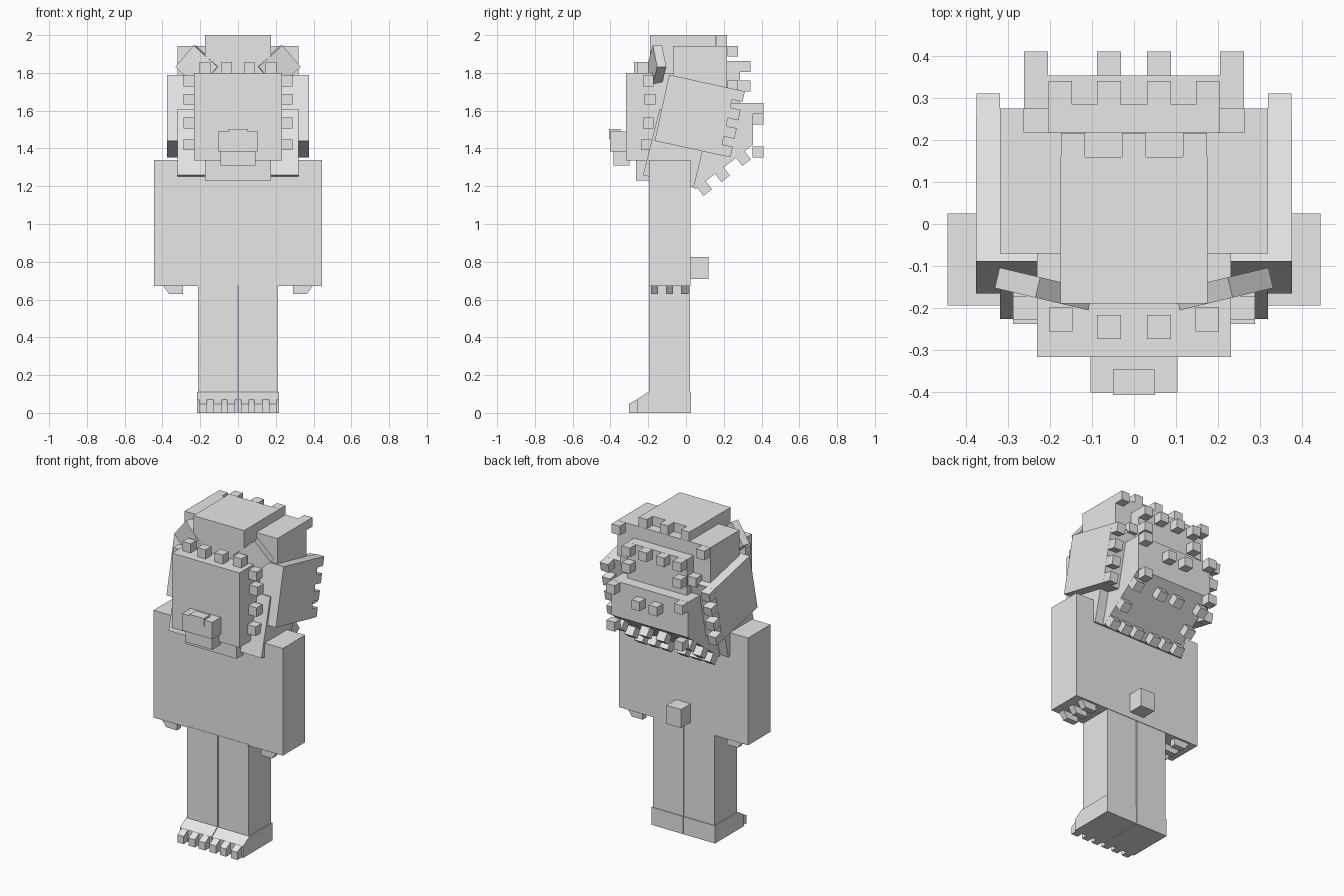
import bpy, bmesh, math
from mathutils import Matrix, Vector

if "Cube" in bpy.data.objects:
    bpy.data.objects.remove(bpy.data.objects["Cube"])

fur = bpy.data.materials.new("plain_grey")
fur.diffuse_color = (0.8, 0.8, 0.8, 1)
fur.use_nodes = True
fur.node_tree.nodes["Principled BSDF"].inputs["Base Color"].default_value = fur.diffuse_color


def finish(name, bm):
    bmesh.ops.recalc_face_normals(bm, faces=bm.faces)
    me = bpy.data.meshes.new(name)
    bm.to_mesh(me)
    bm.free()
    me.materials.append(fur)
    ob = bpy.data.objects.new(name, me)
    bpy.context.collection.objects.link(ob)
    return ob


def add_box(bm, center, size, frame=Matrix()):
    m = frame @ Matrix.Translation(center) @ Matrix.Diagonal((*size, 1))
    bmesh.ops.create_cube(bm, size=1, matrix=m)


def box(name, x, y, z):
    """Box from x, y and z ranges."""
    bm = bmesh.new()
    c = [(r[0] + r[1]) / 2 for r in (x, y, z)]
    add_box(bm, c, [r[1] - r[0] for r in (x, y, z)])
    return finish(name, bm)


def turned_box(name, size, frame):
    bm = bmesh.new()
    add_box(bm, (0, 0, 0), size, frame)
    return finish(name, bm)


def prism(bm, profile, axis, lo, hi):
    """Extrude a 2D profile along x ('x': y,z points) or y ('y': x,z points)."""
    def p(a, b, t):
        return (t, a, b) if axis == 'x' else (a, t, b)
    v0 = [bm.verts.new(p(a, b, lo)) for a, b in profile]
    v1 = [bm.verts.new(p(a, b, hi)) for a, b in profile]
    bm.faces.new(v0)
    bm.faces.new(v1)
    n = len(profile)
    for i in range(n):
        bm.faces.new((v0[i], v0[(i + 1) % n], v1[(i + 1) % n], v1[i]))


T = 0.057  # tuft size


def tufts(name, centers, frame=Matrix(), mirror=True):
    bm = bmesh.new()
    for c in centers:
        for s in ((1, -1) if mirror and c[0] else (1,)):
            add_box(bm, (c[0] * s, c[1], c[2]), (T, T, T), frame)
    return finish(name, bm)


def tilt(y, z, deg):
    return Matrix.Translation((0, y, z)) @ Matrix.Rotation(math.radians(deg), 4, 'X')


# Torso with arms, tail
box("torso_and_arms", (-.445, .445), (-.195, .025), (.672, 1.34))
box("tail", (-.05, .05), (.02, .12), (.71, .825))

# Legs, feet and claws
for s, side in ((1, "right"), (-1, "left")):
    box(side + "_leg", sorted((.002 * s, .212 * s)), (-.197, .022), (.1, .68))
    bm = bmesh.new()
    prism(bm, [(-.26, 0), (.026, 0), (.026, .11), (-.2, .11), (-.26, .072)], 'x', .002 * s, .218 * s)
    finish(side + "_foot", bm)
    bm = bmesh.new()
    for c in (.037, .108, .185):
        prism(bm, [(-.302, 0), (-.255, 0), (-.255, .074), (-.302, .048)], 'x', (c - .022) * s, (c + .022) * s)
    finish(side + "_foot_claws", bm)
    bm = bmesh.new()
    for y in (-.167, -.087, -.007):
        prism(bm, [(.29 * s, .68), (.395 * s, .68), (.395 * s, .672), (.365 * s, .63), (.29 * s, .63)],
              'y', y - .019, y + .019)
    finish(side + "_hand_claws", bm)

# Face
box("head", (-.232, .232), (-.318, .1), (1.335, 1.80))
box("snout", (-.104, .104), (-.402, -.3), (1.385, 1.49))
box("nose", (-.05, .05), (-.408, -.347), (1.45, 1.502))
box("lower_jaw", (-.092, .092), (-.385, -.3), (1.31, 1.388))
box("chin_mane", (-.175, .175), (-.265, 0), (1.23, 1.45))

# Tufts round the face
tufts("face_tufts", [(.06, -.246, 1.828), (.175, -.228, 1.828), (.26, -.2, 1.757), (.26, -.19, 1.66),
                     (.26, -.2, 1.535), (.26, -.21, 1.42)])

# Ears: slabs turned onto a corner
for s, side in ((1, "right"), (-1, "left")):
    f = (Matrix.Translation((.215 * s, -.155, 1.832)) @ Matrix.Rotation(math.radians(13.4 * s), 4, 'Z')
         @ Matrix.Rotation(math.radians(49 * s), 4, 'Y'))
    turned_box(side + "_ear", (.152, .05, .172), f)

# Mane, upper tiers
box("mane_crown", (-.175, .175), (-.19, .16), (1.7, 2.0))
tufts("crown_tufts", [(0, .189, 1.972), (.146, .189, 1.972)])
box("mane_top", (-.32, .32), (-.07, .218), (1.6, 1.943))
tufts("top_tufts", [(.291, .247, 1.914), (.234, .247, 1.73)])
box("mane_upper_back", (-.205, .205), (0, .285), (1.5, 1.863))
tufts("upper_back_tufts", [(.06, .313, 1.834), (.176, .313, 1.834), (.176, .313, 1.73)])

# Mane, wide tilted block with tufts down its rear edges
f = tilt(.045, 1.5775, -12.3)
turned_box("mane_sides", (.754, .353, .358), f)
tufts("side_tufts", [(.348, .205, z) for z in (.15, .05, -.05, -.15)], f)

# Mane, tilted collar below
f = tilt(-.05, 1.40, -14)
turned_box("mane_collar", (.64, .275, .36), f)

# Mane, lower back with sloping underside
bm = bmesh.new()
prism(bm, [(-.05, 1.3), (.05, 1.185), (.335, 1.405), (.355, 1.42), (.355, 1.64), (-.05, 1.64)], 'x', -.263, .263)
finish("mane_lower_back", bm)
tufts("lower_back_tufts", [(.06, .383, 1.555), (.234, .383, 1.611), (.234, .381, 1.381)])
f = tilt(.05, 1.185, 37.7)
tufts("underside_tufts", [(.234, .04, -.026), (.06, .04, -.026), (.147, .04, -.026), (.234, .16, -.026),
                          (.234, .30, -.026), (.06, .30, -.026)], f)
